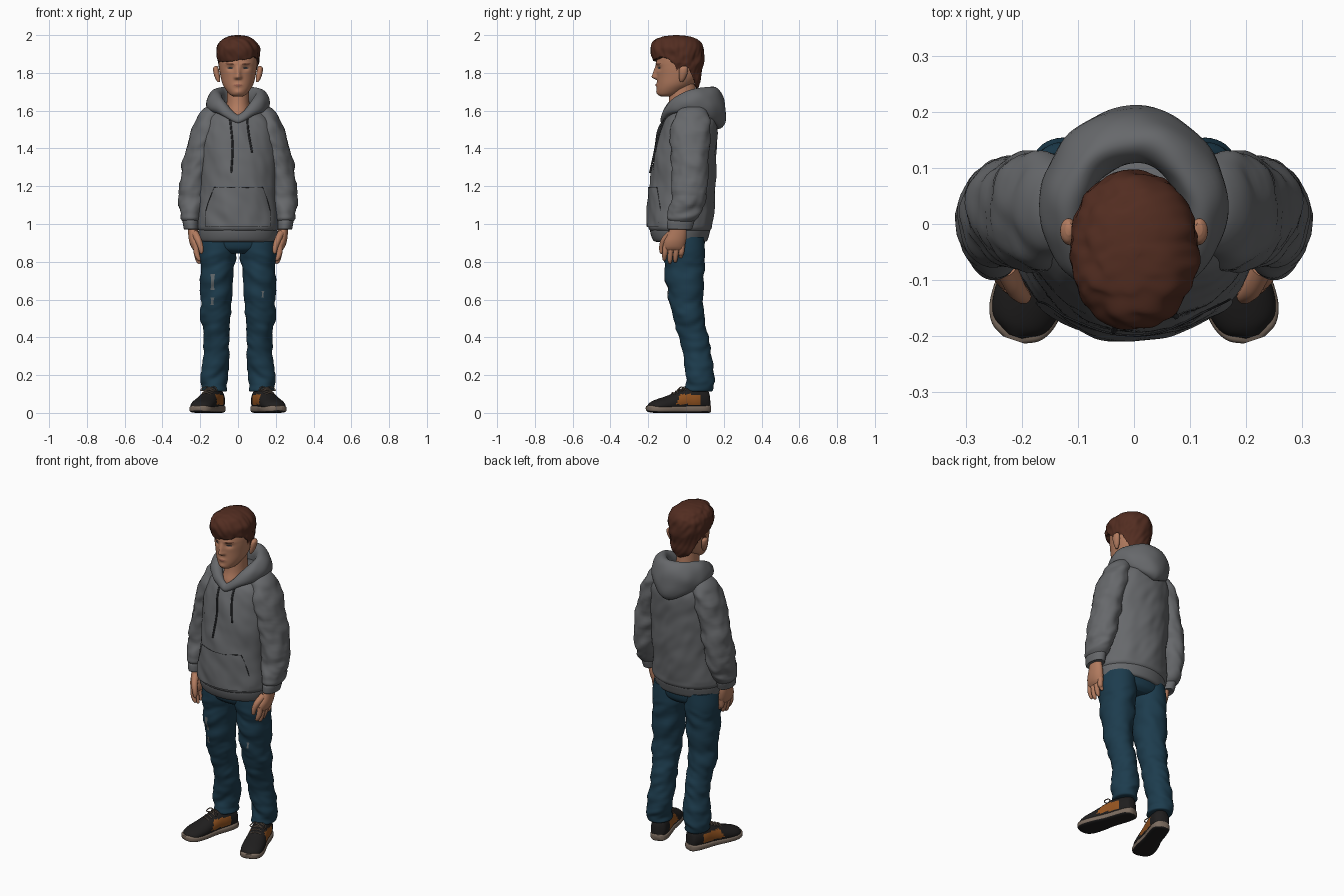
import bpy, bmesh, math
from mathutils import Vector, Matrix, noise
from mathutils.bvhtree import BVHTree

if "Cube" in bpy.data.objects:
    bpy.data.objects.remove(bpy.data.objects["Cube"])


def material(name, *rgb):
    m = bpy.data.materials.new(name)
    m.use_nodes = True
    m.diffuse_color = (*rgb, 1)
    m.node_tree.nodes["Principled BSDF"].inputs["Base Color"].default_value = (*rgb, 1)
    return m


SKIN = material("skin", .45, .2, .115)
HAIR = material("brown_hair", .085, .026, .015)
KNIT = material("grey_knit", .135, .14, .148)
CORD = material("dark_cord", .03, .032, .036)
DENIM = material("blue_denim", .012, .045, .075)
WORN = material("worn_denim", .13, .15, .16)
BLACK = material("black_leather", .014, .013, .013)
ORANGE = material("orange_suede", .3, .09, .015)
SOLE = material("tan_rubber", .2, .15, .115)
LIP = material("lip", .32, .12, .08)
SIDES = (("left", 1), ("right", -1))


def spline(keys, t):
    """Smooth curve through a list of tuples, t from 0 to 1."""
    n = len(keys) - 1
    i = min(int(t * n), n - 1)
    u = t * n - i
    quad = keys[max(i - 1, 0)], keys[i], keys[i + 1], keys[min(i + 2, n)]
    return [b + .5 * u * (c - a + u * (2 * a - 5 * b + 4 * c - d + u * (3 * (b - c) + d - a)))
            for a, b, c, d in zip(*quad)]


def interp(table, x):
    for (x0, v0), (x1, v1) in zip(table, table[1:]):
        if x <= x1:
            return v0 + (v1 - v0) * max(0, (x - x0) / (x1 - x0))
    return table[-1][1]


def build(name, rows, mats, sheet=False, wrap=False, rule=None):
    """Skin rows of points into a smooth mesh and return its search tree."""
    bm = bmesh.new()
    vs = [[bm.verts.new(p) for p in row] for row in rows]
    w = len(vs[0])
    for i in range(len(vs) if wrap else len(vs) - 1):
        a, b = vs[i], vs[(i + 1) % len(vs)]
        for j in range(w - 1 if sheet else w):
            k = (j + 1) % w
            bm.faces.new((a[j], a[k], b[k], b[j]))
    if not (sheet or wrap):
        bm.faces.new(vs[0])
        bm.faces.new(vs[-1])
    bmesh.ops.recalc_face_normals(bm, faces=bm.faces)
    bm.normal_update()
    for f in bm.faces:
        if sheet and f.normal.y > 0:
            f.normal_flip()
        if rule:
            f.material_index = rule(f)
    tree = BVHTree.FromBMesh(bm)
    me = bpy.data.meshes.new(name)
    bm.to_mesh(me)
    bm.free()
    for m in mats:
        me.materials.append(m)
    me.shade_smooth()
    me.set_sharp_from_angle(angle=math.radians(55))
    bpy.context.collection.objects.link(bpy.data.objects.new(name, me))
    return tree


def loft(name, keys, *mats, seg=48, sub=6, warp=None, matrix=None, power=2, side=1, rule=None):
    """Stack of rounded sections: (height, centre x, half width, front y, back y)."""
    rows, n = [], (len(keys) - 1) * sub
    for i in range(n + 1):
        z, cx, rx, yf, yb = spline(keys, i / n)
        row = []
        for j in range(seg):
            a = math.tau * j / seg
            c, s = (math.copysign(abs(v) ** (2 / power), v) for v in (math.cos(a), math.sin(a)))
            p = Vector((cx + rx * c, (yf + yb) / 2 + (yb - yf) / 2 * s, z))
            if warp:
                p = warp(p, Vector((c, s, 0)))
            if matrix:
                p = matrix @ p
            p.x *= side
            row.append(p)
        rows.append(row)
    return build(name, rows, mats, rule=rule)


def tube(name, pts, mat, side=1, seg=10, sub=5):
    """Round strand through (x, y, z, radius) points."""
    n = (len(pts) - 1) * sub
    samples = [spline(pts, i / n) for i in range(n + 1)]
    centres = [Vector(s[:3]) for s in samples]
    span = centres[-1] - centres[0]
    ref = Vector((0, 1, 0)) if abs(span.x) > .6 * span.length else Vector((1, 0, 0))
    rows = []
    for i, c in enumerate(centres):
        t = (centres[min(i + 1, n)] - centres[max(i - 1, 0)]).normalized()
        u = (ref - t * ref.dot(t)).normalized()
        v = t.cross(u)
        rows.append([c + samples[i][3] * (u * math.cos(a) + v * math.sin(a))
                     for a in (math.tau * j / seg for j in range(seg))])
    for row in rows:
        for p in row:
            p.x *= side
    build(name, rows, [mat])


def front(tree, x, z, off):
    hit = tree.ray_cast(Vector((x, -1, z)), Vector((0, 1, 0)))[0]
    return Vector((x, (hit.y if hit else 0) - off, z))


def plate(name, tree, keys, mat, off=.003, cols=14, sub=5):
    """Thin sheet laid on the front of a surface: (height, x from, x to)."""
    n = (len(keys) - 1) * sub
    rows = []
    for i in range(n + 1):
        z, a, b = spline(keys, i / n)
        rows.append([front(tree, a + (b - a) * j / cols, z, off) for j in range(cols + 1)])
    build(name, rows, [mat], sheet=True)


def folds(amp, fx, fz, low=0, high=9):
    """Cloth creases, fading out below and above the given heights."""
    def warp(p, n):
        fade = max(0, min(1, (p.z - low) * 20, (high - p.z) * 20))
        q = Vector((p.x * fx, p.y * fx, p.z * fz + p.x * fx * .8))
        return p + n * amp * fade * (noise.noise(q) + .5 * noise.noise(q * 2.1))
    return warp


# Head with modelled nose, sockets and mouth
def face(p, n):
    if n.y < 0:
        def bump(x, z, wx, wz):
            return math.exp(-((abs(p.x) - x) / wx) ** 2 - ((p.z - z) / wz) ** 2)
        ridge = max(0, min(1, (1.845 - p.z) / .065)) * max(0, min(1, (p.z - 1.762) / .014))
        p.y -= .027 * ridge * math.exp(-(p.x / .014) ** 2) + .006 * bump(.014, 1.776, .008, .01)
        p.y += .010 * bump(.04, 1.825, .018, .012) - .005 * bump(.035, 1.848, .03, .008)
        p.y -= .006 * bump(0, 1.735, .022, .010) + .005 * bump(0, 1.698, .02, .012)
    return p


head = loft("head", [(1.676, 0, .025, -.135, -.07), (1.686, 0, .044, -.149, -.04),
                     (1.71, 0, .064, -.154, .0), (1.74, 0, .081, -.154, .04),
                     (1.78, 0, .092, -.155, .07), (1.83, 0, .1, -.158, .08),
                     (1.88, 0, .103, -.155, .085), (1.93, 0, .09, -.14, .07),
                     (1.97, 0, .05, -.08, .03)], SKIN, seg=112, sub=9, warp=face)
loft("neck", [(1.5, 0, .08, -.11, .08), (1.58, 0, .07, -.108, .07), (1.64, 0, .06, -.092, .058),
              (1.74, 0, .058, -.085, .05)], SKIN)
plate("mouth", head, [(1.741, -.006, .006), (1.736, -.024, .024), (1.729, -.01, .01)], LIP, .0015)
for label, s in SIDES:
    loft(label + "_ear", [(1.752, .102, .006, -.032, -.017), (1.77, .107, .013, -.036, -.004),
                          (1.8, .114, .016, -.038, .008), (1.825, .117, .014, -.034, .01),
                          (1.836, .116, .006, -.02, .003)], SKIN, seg=20, side=s)
    plate(label + "_eye", head, [(1.830, s * .034, s * .046), (1.826, s * .026, s * .056),
                                 (1.821, s * .034, s * .048)], CORD, .0015)
    plate(label + "_eyebrow", head, [(1.851, s * .03, s * .062), (1.847, s * .022, s * .066),
                                     (1.844, s * .022, s * .05)], HAIR, .002)

# Short swept hair, trimmed to a hairline that drops behind the ears
HAIRLINE = [(-.18, 1.866), (-.125, 1.872), (-.09, 1.868), (-.068, 1.79), (-.045, 1.80),
            (-.03, 1.835), (.005, 1.825), (.025, 1.735), (.09, 1.715)]


def comb(p, n):
    line = interp(HAIRLINE, -.045 + .135 * n.y)
    if n.y < -.4:
        line += .014 * n.x + .012 * noise.noise(Vector((n.x * 5, 0, 3)))
    p += n * (.006 * noise.noise(Vector((p.x * 9, p.y * 48, p.z * 24 + p.x * 30)))
              + .006 * noise.noise(p * 18))
    p.z = max(p.z, line)
    return p


loft("hair", [(1.715, 0, .045, .0, .06), (1.75, 0, .075, -.06, .076), (1.8, 0, .095, -.13, .085),
              (1.84, 0, .104, -.145, .09), (1.86, 0, .11, -.17, .092), (1.9, 0, .115, -.186, .094),
              (1.94, 0, .111, -.186, .09), (1.975, 0, .085, -.165, .065),
              (1.993, 0, .05, -.12, .02), (2, 0, .008, -.06, -.04)],
     HAIR, seg=120, sub=8, warp=comb)

# Hooded top: body, ribbed hem, pouch pocket
torso = loft("sweater_body", [(.955, 0, .195, -.175, .115), (.975, 0, .214, -.197, .135),
                              (1.01, 0, .215, -.2, .14), (1.1, 0, .206, -.198, .147),
                              (1.2, 0, .204, -.19, .155), (1.3, 0, .205, -.178, .16),
                              (1.4, 0, .21, -.163, .165), (1.5, 0, .2, -.14, .168),
                              (1.56, 0, .176, -.115, .16), (1.61, 0, .13, -.06, .15),
                              (1.64, 0, .09, -.02, .12)],
             KNIT, seg=96, sub=8, warp=folds(.009, 9, 8, .96, 1.6))
loft("sweater_hem", [(.905, 0, .185, -.155, .095), (.912, 0, .198, -.172, .112),
                     (.94, 0, .206, -.185, .122), (.972, 0, .208, -.19, .128),
                     (.985, 0, .195, -.175, .115)], KNIT, seg=64)
plate("pouch_pocket", torso, [(1.195, -.125, .13), (1.12, -.158, .16), (1.05, -.175, .175),
                              (.985, -.172, .172)], KNIT, .008, cols=30)
seam = [(-.17, 1.07), (-.155, 1.12), (-.125, 1.195), (-.04, 1.192), (.045, 1.192), (.13, 1.195),
        (.157, 1.12), (.17, 1.07)]
for label, path in (("right_pocket", seam[:3]), ("top_pocket", seam[2:6]), ("left_pocket", seam[5:])):
    tube(label + "_seam", [(*front(torso, x, z, .007), .002) for x, z in path], CORD, seg=6)

# Hood lying on the shoulders: thin at the throat, deep at the back
HOOD = [(1.555, .016, .022), (1.62, .03, .04), (1.65, .04, .06), (1.637, .047, .088), (1.615, .052, .112)]
hood_rows = []
for i in range(96):
    a = math.tau * i / 96
    z, wide, tall = spline(HOOD, 1 - abs(a - math.pi) / math.pi)
    out = Vector((math.sin(a), -math.cos(a), 0))
    row = []
    for j in range(32):
        b = math.tau * j / 32
        p = Vector((.125 * out.x, .022 + .137 * out.y, z))
        p += out * wide * (math.cos(b) - .25 * math.sin(b)) + Vector((0, 0, tall * math.sin(b)))
        row.append(p + out * .007 * noise.noise(p * 14))
    hood_rows.append(row)
build("hood", hood_rows, [KNIT], wrap=True)
for label, path in (("right", [(-.045, 1.575), (-.036, 1.5), (-.028, 1.4), (-.036, 1.27)]),
                    ("left", [(.05, 1.575), (.052, 1.52), (.06, 1.46), (.075, 1.38)])):
    tube(label + "_drawstring", [(*front(torso, x, z, .005), .005) for x, z in path], CORD)

# Trousers seat
loft("trouser_seat", [(.845, 0, .11, -.09, .07), (.87, 0, .18, -.12, .094), (.92, 0, .197, -.13, .1),
                      (.96, 0, .185, -.12, .09)], DENIM)

HEEL = (.102, .127, 0)
TURN = math.radians(18.5)
FOOT = Matrix(((math.cos(TURN), 0, math.sin(TURN), HEEL[0]),
               (math.sin(TURN), 0, -math.cos(TURN), HEEL[1]), (0, 1, 0, 0), (0, 0, 0, 1)))


def flat_base(p, n):
    p.y = max(p.y, .03)
    return p


def panel(f):
    c = f.calc_center_median()
    c.x = abs(c.x)
    q = FOOT.inverted() @ c
    return int(.07 < q.z < .2 + .5 * (.06 - q.y) and .045 < q.y < .098 and abs(q.x) > .024)


for label, s in SIDES:
    # Sleeve and cuff
    loft(label + "_sleeve", [(1.63, .115, .025, .01, .08), (1.612, .13, .05, -.03, .1),
                             (1.57, .15, .066, -.06, .122), (1.5, .168, .075, -.08, .13),
                             (1.4, .195, .077, -.085, .128), (1.3, .221, .076, -.075, .12),
                             (1.2, .237, .073, -.075, .113), (1.12, .243, .067, -.085, .1),
                             (1.06, .248, .057, -.095, .078), (1.03, .25, .054, -.1, .06),
                             (1.012, .249, .042, -.085, .04)],
         KNIT, side=s, warp=folds(.012, 11, 17, 1.02, 1.6))
    loft(label + "_cuff", [(1.03, .25, .036, -.085, .035), (1.015, .25, .043, -.098, .044),
                           (.985, .248, .041, -.1, .036), (.972, .247, .038, -.096, .03),
                           (.975, .246, .028, -.08, .015)], KNIT, side=s, seg=32)
    # Hand
    loft(label + "_palm", [(1, .242, .025, -.075, .0), (.95, .236, .028, -.095, .004),
                           (.91, .228, .031, -.115, .0), (.88, .222, .027, -.12, -.008),
                           (.862, .22, .016, -.115, -.015)], SKIN, side=s, seg=28)
    for k, tip in enumerate((.805, .79, .796, .82)):
        y = -.107 + k * .029
        tube(f"{label}_finger_{k + 1}", [(.222, y, .89, .016), (.22, y - .004, .85, .015),
                                         (.212, y - .007, tip + .02, .0125),
                                         (.204, y - .008, tip + .004, .008),
                                         (.202, y - .008, tip, .002)], SKIN, s)
    tube(label + "_thumb", [(.228, -.08, .95, .02), (.21, -.115, .915, .018), (.198, -.128, .88, .0145),
                            (.194, -.13, .85, .01), (.194, -.13, .842, .002)], SKIN, s)
    # Trouser leg, creased most around the ankle
    leg = loft(label + "_trouser_leg", [(.93, .104, .092, -.125, .095), (.85, .108, .098, -.125, .1),
                                        (.75, .111, .091, -.113, .099), (.6, .115, .084, -.088, .092),
                                        (.5, .115, .078, -.063, .1), (.4, .112, .071, -.037, .119),
                                        (.3, .117, .07, -.014, .135), (.2, .127, .071, .0, .148),
                                        (.15, .127, .066, -.002, .147), (.118, .123, .065, -.006, .143),
                                        (.112, .123, .045, .01, .125)],
               DENIM, side=s, sub=9, warp=folds(.011, 8, 15, .11, .86))
    rips = [(.735, .65, -.145, -.122), (.61, .57, -.145, -.125)] if s < 0 else [(.645, .61, .125, .14)]
    for k, (top, low, a, b) in enumerate(rips):
        plate(f"{label}_knee_rip_{k + 1}", leg, [(top, a, b), ((top + low) / 2, a + .002, b - .005),
                                                 (low, a, b - .003)], WORN, .003, cols=6)
    # Shoe: rubber sole, leather upper with suede side panels, laces
    loft(label + "_sole", [(.0, 0, .02, .006, .04), (.01, 0, .038, .0, .043), (.04, 0, .051, .0, .042),
                           (.1, 0, .054, .0, .04), (.16, 0, .054, .0, .04), (.24, 0, .064, .0, .038),
                           (.3, 0, .063, .0, .038), (.336, 0, .047, .004, .04), (.352, 0, .02, .012, .036)],
         SOLE, BLACK, matrix=FOOT, power=3.5, side=s, rule=lambda f: int(f.normal.z < -.6))
    loft(label + "_shoe_upper", [(.003, 0, .015, .0, .09), (.02, 0, .042, .0, .125), (.08, 0, .052, .0, .138),
                                 (.13, 0, .052, .0, .135), (.18, 0, .055, .0, .115), (.24, 0, .061, .0, .09),
                                 (.29, 0, .06, .0, .074), (.325, 0, .047, .0, .06), (.345, 0, .018, .0, .045)],
         BLACK, ORANGE, matrix=FOOT, side=s, warp=flat_base, rule=panel)
    for k in range(4):
        u, top = .145 + k * .02, .13 - k * .0085
        ends = [FOOT @ Vector(p) for p in ((-.028, top - .008, u), (0, top + .003, u + .004), (.028, top - .008, u))]
        tube(f"{label}_lace_{k + 1}", [(*p, .0035) for p in ends], SOLE, s, seg=8)
    for k in (-1, 1):
        loop = [FOOT @ Vector(p) for p in ((0, .132, .15), (k * .025, .138, .152), (k * .045, .122, .165),
                                           (k * .03, .118, .17), (0, .128, .155))]
        tube(f"{label}_bow_{'inner' if k < 0 else 'outer'}", [(*p, .003) for p in loop], SOLE, s, seg=8)
